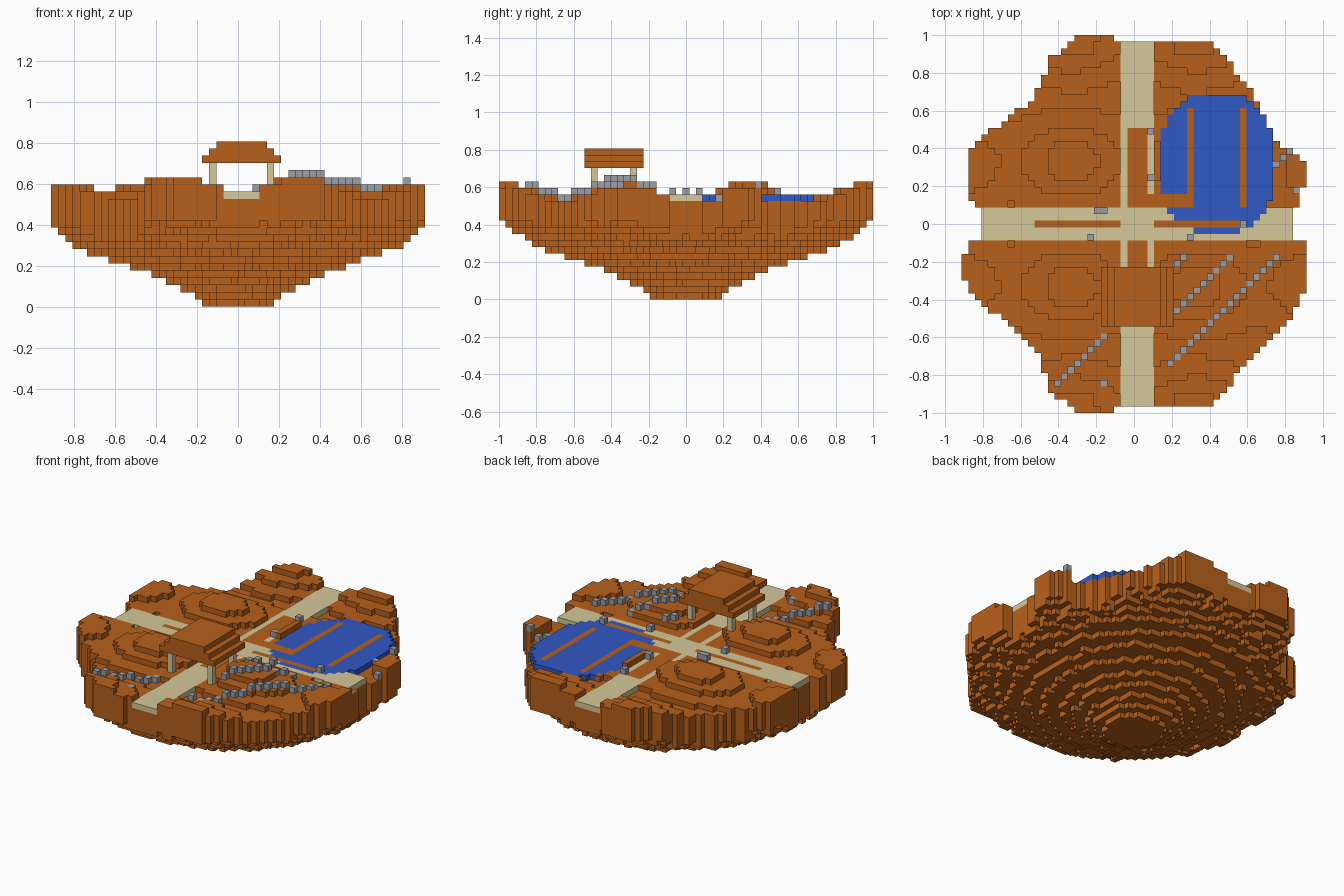
import bpy
import math
import random

V = 2 / 57                      # block size
rng = random.Random(4)

cube = bpy.data.objects.get("Cube")
if cube:
    bpy.data.objects.remove(cube, do_unlink=True)


def material(name, color):
    mat = bpy.data.materials.new(name)
    mat.use_nodes = True
    mat.diffuse_color = (*color, 1)
    mat.node_tree.nodes["Principled BSDF"].inputs["Base Color"].default_value = (*color, 1)
    return mat


earth = material("earth brown", (0.475, 0.118, 0.011))
sand = material("sand", (0.66, 0.58, 0.32))
water = material("water blue", (0.03, 0.1, 0.56))
stone = material("stone grey", (0.33, 0.35, 0.39))

# Island outline, counter-clockwise around the centre
OUTLINE = [(.92, -.3), (.91, -.08), (.86, .1), (.88, .2), (.92, .22), (.91, .34),
           (.77, .42), (.66, .64), (.5, .86),
           (.38, .97), (-.1, .98), (-.12, 1.01), (-.28, 1.01), (-.44, .88),
           (-.53, .66), (-.68, .55), (-.87, .4), (-.88, .2), (-.85, .1),
           (-.88, -.12), (-.92, -.27), (-.88, -.33), (-.8, -.42), (-.6, -.58),
           (-.49, -.72), (-.46, -.87), (-.28, -1.01), (-.12, -1.01), (-.1, -.98),
           (.42, -.97), (.53, -.82), (.62, -.7), (.83, -.5)]
# Radius at which each underside layer ends
UNDERSIDE = [.18, .23, .28, .35, .42, .53, .63, .73, .81, .87, .92, .965]


def on_island(x, y):
    for (ax, ay), (bx, by) in zip(OUTLINE, OUTLINE[1:] + OUTLINE[:1]):
        det = ax * by - ay * bx
        a, b = (x * by - y * bx) / det, (ax * y - ay * x) / det
        if a >= 0 and b >= 0:
            return a + b <= 1
    return True


def pond_reach(x, y):
    """Below 1 inside the pond."""
    return abs((x - .437) / .305) ** 2.6 + abs((y - .32) / .372) ** 2.6


def hill_level(x, y):
    """Rolling mounds, one in each quarter, rising at the rim, low by the pond."""
    if x > .6 and (0 < y < .2 or pond_reach(x, y) < 1.75):
        return 15
    a = -math.cos(math.tau * x / .66)
    b = -math.cos(math.tau * y / .66)
    level = 16.32 + b * (1 + .4 * a) + .5 * a
    highest = 17 if abs(x) > .5 else 18
    return max(15, min(highest, round(level)))


def is_path(i, j):
    return (-2 <= i <= 2 and abs(j) <= 27) or (abs(j) <= 2 and abs(i) <= 23)


def is_strip(i, j):
    """Flat brown bars set flush into the path and the pond."""
    return (j == 0 and (-15 <= i <= -3 or 3 <= i <= 15)
            or i in (8, 16) and 3 <= j <= 17
            or abs(i) <= 1 and (3 <= j <= 14 or -9 <= j <= -3)
            or -1 <= i <= 8 and 3 <= j <= 4)


parts = {name: set() for name in
         ("island", "path", "pond", "inlaid_strips", "stones", "roof", "pillars")}
top = {}

# Ground columns with their top layer
for i in range(-26, 26):
    for j in range(-28, 29):
        x, y = (i + .5) * V, j * V
        if not on_island(x, y) or (abs(j) <= 2 and abs(i) > 23):
            continue
        radius = math.hypot(1.04 * x, y)
        rough = radius + rng.uniform(-1, 1) * (.005 + .03 * radius)
        bottom = sum(rough > limit for limit in UNDERSIDE)
        cover = None
        if is_strip(i, j):
            cover = "inlaid_strips"
        elif pond_reach(x, y) < 1:
            cover = "pond"
        elif is_path(i, j):
            cover = "path"
        height = 16 if cover else hill_level(x, y)
        top[i, j] = height
        for k in range(bottom, height):
            parts["island"].add((i, j, k))
        if cover:
            parts["island"].discard((i, j, height - 1))
            parts[cover].add((i, j, height - 1))


# Stones in diagonal rows, then single ones
def stone_row(i, j, count):
    for n in range(count):
        cell = (i + n, j + n)
        if cell in top:
            parts["stones"].add((*cell, top[cell]))


for row in ((5, -21, 17), (6, -13, 9), (6, -6, 2), (-12, -24, 8), (21, 9, 3)):
    stone_row(*row)
for i, j in ((-5, -24), (-7, -2), (-6, 2), (-5, 2), (8, -2), (2, 14), (2, 7),
             (16, 0), (24, 5)):
    stone_row(i, j, 1)

# Stepped roof on four pillars
for step in range(3):
    half = 5 - step
    for i in range(-half, half + 1):
        for j in range(-15, -6):
            parts["roof"].add((i, j, 20 + step))
for i in (-4, 4):
    for j in (-14, -8):
        for k in range(top[i, j], 20):
            parts["pillars"].add((i, j, k))

solid = set().union(*parts.values())


def build(name, cells, mat):
    """Join blocks into one mesh, keeping only the exposed sides."""
    index, faces = {}, []
    for cell in sorted(cells):
        for axis in range(3):
            for side in (0, 1):
                near = list(cell)
                near[axis] += 2 * side - 1
                if tuple(near) in solid:
                    continue
                quad = []
                for u, w in ((0, 0), (1, 0), (1, 1), (0, 1)):
                    corner = list(cell)
                    corner[axis] += side
                    corner[(axis + 1) % 3] += u
                    corner[(axis + 2) % 3] += w
                    quad.append(index.setdefault(tuple(corner), len(index)))
                faces.append(quad if side else quad[::-1])
    points = [(i * V, (j - .5) * V, k * V) for i, j, k in index]
    mesh = bpy.data.meshes.new(name)
    mesh.from_pydata(points, [], faces)
    mesh.materials.append(mat)
    obj = bpy.data.objects.new(name, mesh)
    bpy.context.collection.objects.link(obj)


colors = {"path": sand, "pillars": sand, "pond": water, "stones": stone}
for name, cells in parts.items():
    build(name, cells, colors.get(name, earth))
